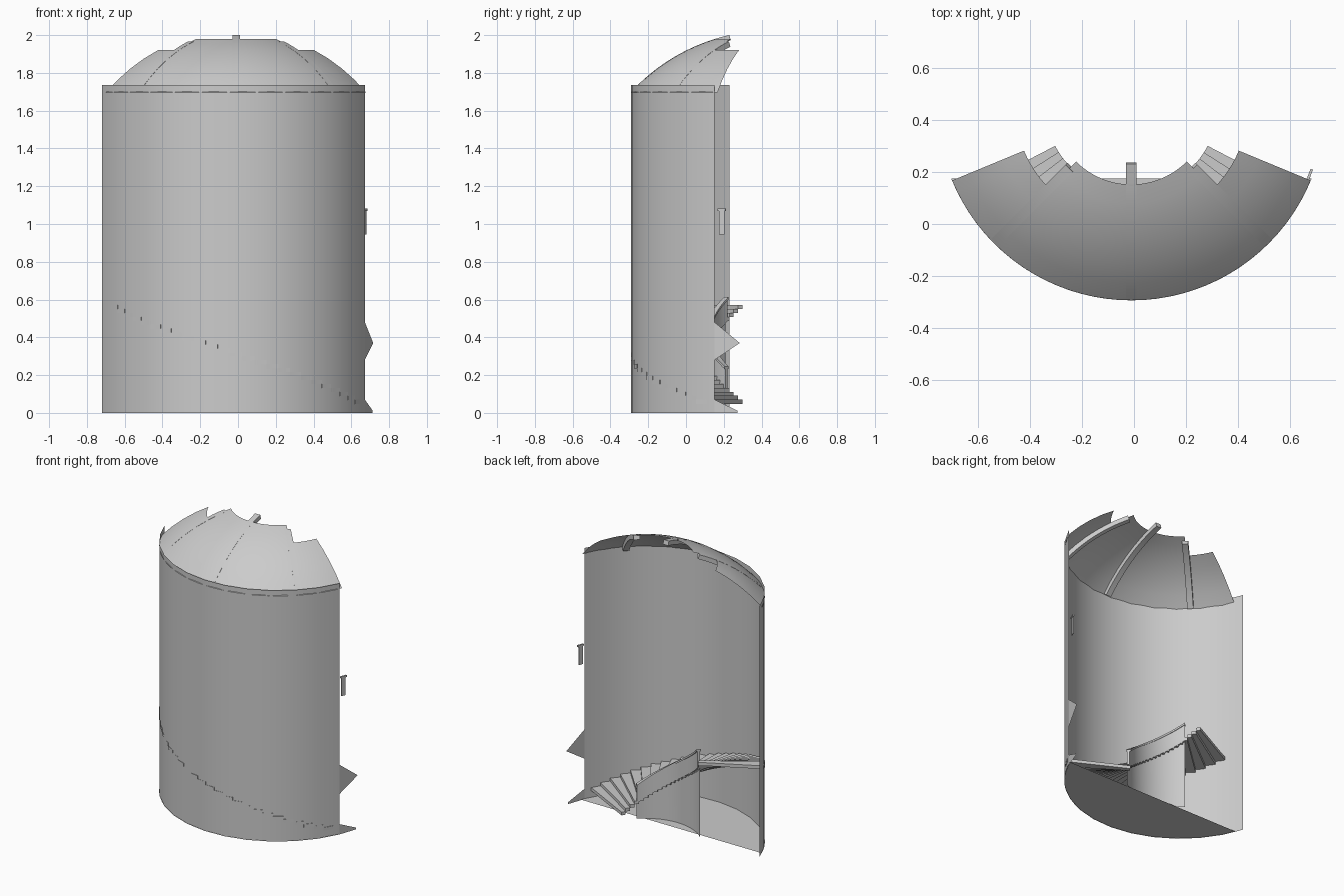
import bpy, math

if "Cube" in bpy.data.objects:
    bpy.data.objects.remove(bpy.data.objects["Cube"])

CX, CY, R = -0.01, 0.452, 0.745      # tower axis and wall radius
RS, ZS = 1.01, 1.015                 # dome sphere radius and centre height


def polar(r, deg, z):
    """Point around the tower axis; 0 degrees faces the front, + goes right."""
    a = math.radians(deg)
    return (CX + r * math.sin(a), CY - r * math.cos(a), z)


def span(a, b, n):
    return [a + (b - a) * i / n for i in range(n + 1)]


def make(name, verts, faces, smooth=True):
    me = bpy.data.meshes.new(name)
    me.from_pydata(verts, [], faces)
    me.update()
    ob = bpy.data.objects.new(name, me)
    bpy.context.collection.objects.link(ob)
    if smooth:
        bpy.ops.object.select_all(action='DESELECT')
        ob.select_set(True)
        bpy.context.view_layer.objects.active = ob
        bpy.ops.object.shade_smooth_by_angle(angle=math.radians(35))
    return ob


def sheet(name, rows):
    """Open surface through equally long rows of points."""
    n = len(rows[0])
    verts = [p for row in rows for p in row]
    faces = [(i * n + j, i * n + j + 1, (i + 1) * n + j + 1, (i + 1) * n + j)
             for i in range(len(rows) - 1) for j in range(n - 1)]
    return make(name, verts, faces)


def sweep(name, sections):
    """Closed bar through a list of four-point sections."""
    verts = [p for s in sections for p in s]
    n = len(sections)
    faces = [(3, 2, 1, 0), tuple(range(4 * n - 4, 4 * n))]
    for i in range(n - 1):
        for j in range(4):
            k = (j + 1) % 4
            faces.append((4 * i + j, 4 * i + k, 4 * i + 4 + k, 4 * i + 4 + j))
    return make(name, verts, faces)


# Outer wall, an open shell with two torn points on its right edge
sheet("outer_wall", [[polar(R, a, z) for a in span(-72.6, 66.2, 12)]
                     for z in (0, 1.735)])
make("torn_wall_points",
     [polar(R, 66.2, 0.28), polar(R, 77, 0.37), polar(R, 66.2, 0.48),
      polar(R, 66.2, 0), polar(R, 76, 0), polar(R, 76, 0.012), polar(R, 66.2, 0.07)],
     [(0, 1, 2), (3, 4, 5, 6)], False)

# Floor, a circle segment
rim = [polar(R, a, 0.003) for a in span(-68.2, 68.2, 36)]
make("floor", rim, [tuple(range(len(rim)))], False)


# Dome: the middle reaches further up than the two side panels
def dome_row(phi, angles):
    p = math.radians(phi)
    return [polar(RS * math.sin(p), a, ZS + RS * math.cos(p)) for a in angles]


LOW = (47.5, 42.2, 36.9, 31.5, 26.2)
for name, a, b, phis, n in (("dome_left", -67.5, -45, LOW, 6),
                            ("dome_middle", -45, 45, LOW + (21.7, 17.3), 24),
                            ("dome_right", 45, 67.5, LOW, 6)):
    sheet(name, [dome_row(p, span(a, b, n)) for p in phis])


# Dome ribs, curved beams under the dome
def rib(name, deg, end_phi):
    a = math.radians(deg)
    tx, ty = math.cos(a) * 0.02, math.sin(a) * 0.02
    sections = []
    for phi in span(47, end_phi, 12):
        p = math.radians(phi)
        sec = []
        for rad, s in ((RS, -1), (RS, 1), (RS - 0.03, 1), (RS - 0.03, -1)):
            x, y, z = polar(rad * math.sin(p), deg, ZS + rad * math.cos(p))
            sec.append((x + s * tx, y + s * ty, z))
        sections.append(sec)
    sweep(name, sections)


rib("rib_left", -45, 19.5)
rib("rib_middle", 0, 12.7)
rib("rib_right", 45, 19.5)


# Winding stair along the wall, rising from right to left
def stair_z(deg):
    return 0.06 + (62.5 - deg) * 0.0041


for i in range(25):
    a, top = 62.5 - 5 * i, 0.07 + 0.0209 * i
    sweep("step_%02d" % (i + 1),
          [[polar(0.33, d, top), polar(R, d, top),
            polar(R, d, top - 0.022), polar(0.33, d, top - 0.022)]
           for d in (a, a - 5)])

# Inner wall under the stair, and the parapet and handrail that follow it
arc = span(45, -45, 24)
sheet("inner_wall", [[polar(0.345, d, 0.003) for d in arc],
                     [polar(0.345, d, stair_z(d)) for d in arc]])


def helix_bar(name, r0, r1, z0, z1):
    sweep(name, [[polar(r0, d, stair_z(d) + z1), polar(r1, d, stair_z(d) + z1),
                  polar(r1, d, stair_z(d) + z0), polar(r0, d, stair_z(d) + z0)]
                 for d in arc])


helix_bar("parapet", 0.327, 0.343, -0.015, 0.1)
helix_bar("handrail", 0.32, 0.35, 0.1, 0.114)

# Small window panel and its cap beside the wall edge
for name, half, z0, z1, r1 in (("window_panel", 1.15, 0.945, 1.07, 0.734),
                               ("window_cap", 1.7, 1.07, 1.082, 0.738)):
    sweep(name, [[polar(0.728, 69 - half, z), polar(r1, 69 - half, z),
                  polar(r1, 69 + half, z), polar(0.728, 69 + half, z)]
                 for z in (z0, z1)])
